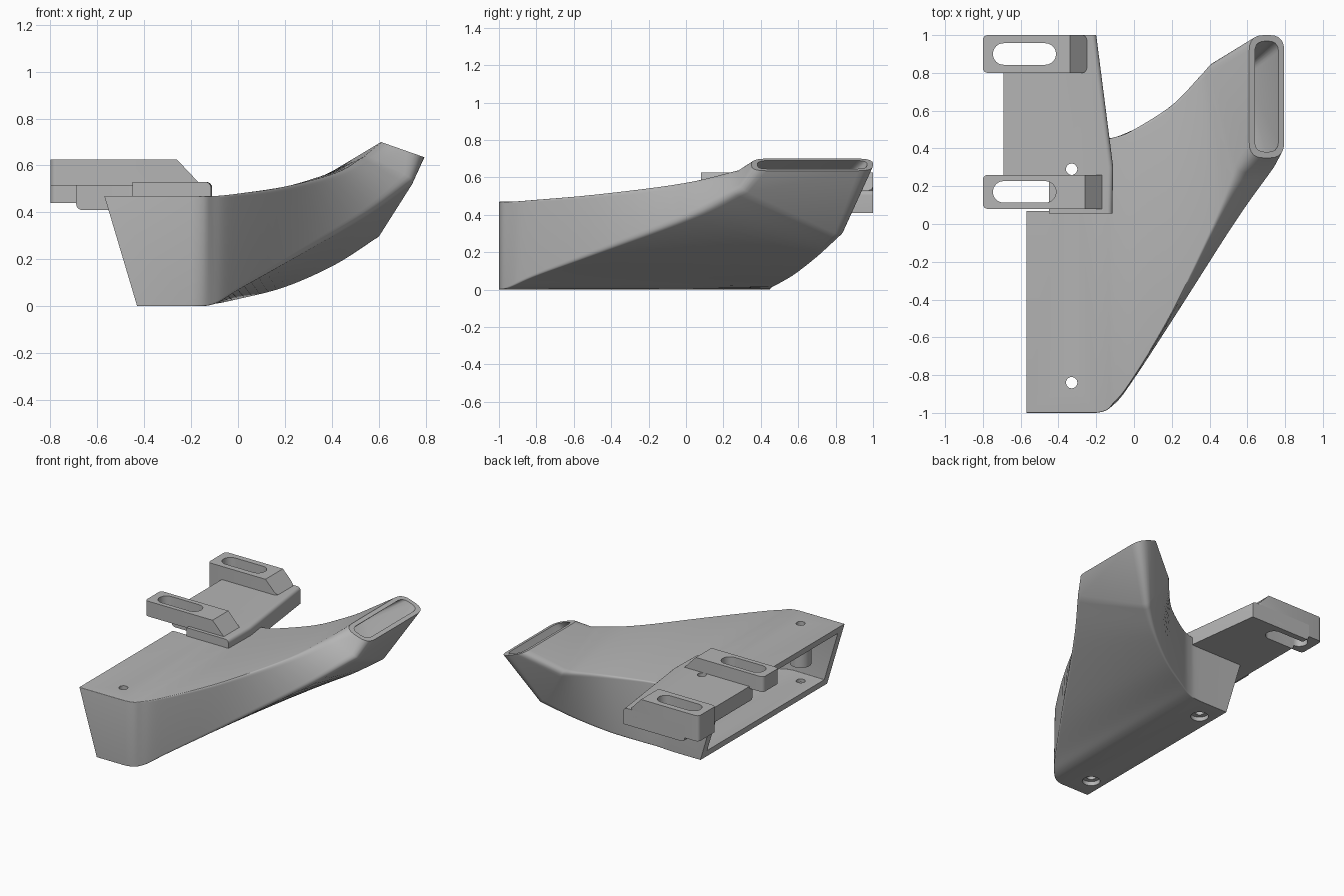
import bpy
import bmesh
from mathutils import Vector

default_cube = bpy.data.objects.get("Cube")
if default_cube:
    bpy.data.objects.remove(default_cube)

grey = bpy.data.materials.new("plain_grey")
grey.use_nodes = True
grey_value = (0.46, 0.46, 0.46, 1)
grey.diffuse_color = grey_value
grey.node_tree.nodes["Principled BSDF"].inputs["Base Color"].default_value = grey_value


def make_object(name, bm):
    bmesh.ops.recalc_face_normals(bm, faces=bm.faces)
    mesh = bpy.data.meshes.new(name)
    bm.to_mesh(mesh)
    bm.free()
    mesh.materials.append(grey)
    obj = bpy.data.objects.new(name, mesh)
    bpy.context.collection.objects.link(obj)
    return obj


def prism(name, outline, direction):
    """Extrude a closed outline of 3D points along a direction."""
    bm = bmesh.new()
    face = bm.faces.new([bm.verts.new(point) for point in outline])
    moved = bmesh.ops.extrude_face_region(bm, geom=[face], use_keep_orig=True)
    verts = [item for item in moved["geom"] if isinstance(item, bmesh.types.BMVert)]
    bmesh.ops.translate(bm, verts=verts, vec=direction)
    return make_object(name, bm)


def cylinder(name, centre, radius, bottom, top):
    bm = bmesh.new()
    bmesh.ops.create_cone(bm, cap_ends=True, segments=32, radius1=radius,
                          radius2=radius, depth=top - bottom)
    bmesh.ops.translate(bm, verts=bm.verts, vec=(*centre, (bottom + top) / 2))
    return make_object(name, bm)


def box(name, low, high):
    (x, y, z), (far_x, far_y, far_z) = low, high
    outline = [(x, y, z), (far_x, y, z), (far_x, far_y, z), (x, far_y, z)]
    return prism(name, outline, (0, 0, far_z - z))


def apply_modifier(obj, modifier):
    bpy.context.view_layer.objects.active = obj
    bpy.ops.object.modifier_apply(modifier=modifier.name)


def cut(obj, cutter):
    """Subtract a cutter and discard it."""
    cutter.hide_render = True
    modifier = obj.modifiers.new("cut", "BOOLEAN")
    modifier.operation = "DIFFERENCE"
    modifier.solver = "EXACT"
    modifier.object = cutter
    apply_modifier(obj, modifier)
    bpy.data.objects.remove(cutter)


def round_edges(obj, width, wanted):
    """Bevel only the edges whose two end points pass the test."""
    bm = bmesh.new()
    bm.from_mesh(obj.data)
    edges = [e for e in bm.edges if wanted(e.verts[0].co, e.verts[1].co)]
    bmesh.ops.bevel(bm, geom=edges, offset=width, segments=4, profile=.5,
                    affect="EDGES")
    bm.to_mesh(obj.data)
    bm.free()


def smooth(obj):
    bpy.ops.object.select_all(action="DESELECT")
    obj.select_set(True)
    bpy.context.view_layer.objects.active = obj
    bpy.ops.object.shade_smooth_by_angle(angle=.5)


# Duct stations: top front, bottom front, bottom back, top back, radius, wall
stations = [
    ((-.57, -1, .47), (-.43, -1, 0), (-.43, .45, 0), (-.57, .45, .47), .004, .055),
    ((-.2, -1, .47), (-.2, -1, 0), (-.2, .45, 0), (-.2, .45, .47), .004, .055),
    ((-.1, -.94, .47), (-.1, -.95, .01), (-.1, .46, .01), (-.1, .46, .47), .008, .05),
    ((0, -.81, .48), (0, -.82, .07), (0, .5, .03), (0, .5, .48), .012, .05),
    ((.2, -.48, .51), (.21, -.5, .19), (.2, .59, .08), (.2, .63, .51), .02, .045),
    ((.42, -.03, .57), (.55, .02, .39), (.41, .71, .17), (.34, .78, .55), .03, .04),
    ((.55, .27, .645), (.755, .29, .54), (.59, .84, .28), (.39, .85, .57), .05, .035),
    ((.61, .35, .7), (.795, .35, .635), (.795, 1, .635), (.61, 1, .7), .08, .032),
]


def blend(a, b, c, d, t):
    """Smooth curve through b and c."""
    return b + (c - a) * t / 2 + (a * 2 - b * 5 + c * 4 - d) * t**2 / 2 \
        + (b * 3 - a - c * 3 + d) * t**3 / 2


def loft_sections():
    rows = [([Vector(p) for p in row[:4]], *row[4:]) for row in stations]
    sections = [rows[0]]
    last = len(rows) - 2
    steps = 6
    for i in range(1, last):
        for step in range(steps):
            t = step / steps
            corners = []
            for k in range(4):
                a, b, c = (rows[j][0][k] for j in (i - 1, i, i + 1))
                d = rows[i + 2][0][k] if i + 1 < last else c * 2 - b
                corners.append(blend(a, b, c, d, t))
            radius, wall = (rows[i][n] * (1 - t) + rows[i + 1][n] * t for n in (1, 2))
            sections.append((corners, radius, wall))
    return sections + rows[last:]


def rounded_loop(corners, radius, inset):
    """Four-cornered section with rounded corners, shrunk by the inset."""
    shrunk = []
    for k, p in enumerate(corners):
        u = (corners[k - 1] - p).normalized()
        v = (corners[(k + 1) % 4] - p).normalized()
        shrunk.append(p + (u + v) * inset)
    points = []
    for k, p in enumerate(shrunk):
        to_prev, to_next = shrunk[k - 1] - p, shrunk[(k + 1) % 4] - p
        start = p + to_prev.normalized() * min(radius, to_prev.length * .45)
        end = p + to_next.normalized() * min(radius, to_next.length * .45)
        for step in range(6):
            t = step / 5
            points.append(start * (1 - t)**2 + p * 2 * t * (1 - t) + end * t**2)
    return points


def build_duct():
    bm = bmesh.new()
    sections = loft_sections()
    outer = [rounded_loop(c, r, 0) for c, r, w in sections]
    inner = [rounded_loop(c, r * .7, w) for c, r, w in sections]
    # Run along the outside, then back along the inside, and close the ring
    rings = [[bm.verts.new(p) for p in loop] for loop in outer + inner[::-1]]
    for i, ring in enumerate(rings):
        following = rings[(i + 1) % len(rings)]
        for j in range(len(ring)):
            k = (j + 1) % len(ring)
            bm.faces.new((ring[j], ring[k], following[k], following[j]))
    return make_object("duct", bm)


def upright(a, b):
    return abs(a.z - b.z) > .05 and (a - b).xy.length < .001


def slotted_arm(name, x_end, y_low, y_high, bottom):
    """Mounting arm with a sloped inner end and rounded upright corners."""
    left, top = -.8, .625
    profile = [(left, bottom), (x_end, bottom), (x_end, .53),
               (x_end - .09, top), (left, top)]
    arm = prism(name, [(x, y_low, z) for x, z in profile], (0, y_high - y_low, 0))
    round_edges(arm, .025, upright)
    return arm


def cut_slot(obj, y):
    radius, left, right = .057, -.69, -.47
    cut(obj, box("slot_middle", (left, y - radius, .3), (right, y + radius, .8)))
    for x in (left, right):
        cut(obj, cylinder("slot_end", (x, y), radius, .3, .8))


# Hollow duct with a notch under the bracket
duct = build_duct()
cut(duct, box("bracket_notch", (-.7, .07, .41), (-.45, .6, .6)))
bolt_spots = [(-.33, -.84), (-.33, .29)]

# Bracket plate, rounded along its top inner and front edges
plate_outline = [(-.69, 1), (-.69, .2), (-.45, .2), (-.45, .055),
                 (-.115, .055), (-.11, .3), (-.2, 1)]
plate = prism("bracket_plate", [(x, y, .41) for x, y in plate_outline], (0, 0, .12))
round_edges(plate, .025, lambda a, b: min(a.z, b.z) > .5 and min(a.x, b.x) > -.3
            or max(a.z, b.z) < .45 and max(a.x, b.x) < -.68)

# Slotted arms
front_arm = slotted_arm("front_arm", -.17, .08, .26, .515)
back_arm = slotted_arm("back_arm", -.25, .8, 1, .44)
for arm, y in ((front_arm, .17), (back_arm, .9)):
    cut_slot(arm, y)
    cut_slot(plate, y)

# Bolt bosses under the roof, bolt holes and wider recesses in the floor
bosses = [cylinder("bolt_boss", spot, .07, .18, .44) for spot in bolt_spots]
for spot, boss in zip(bolt_spots, bosses):
    for part in (duct, plate, boss):
        cut(part, cylinder("bolt_hole", spot, .03, -.1, .9))
    cut(duct, cylinder("floor_recess", spot, .06, -.1, .03))

for part in (duct, plate, front_arm, back_arm, *bosses):
    smooth(part)
